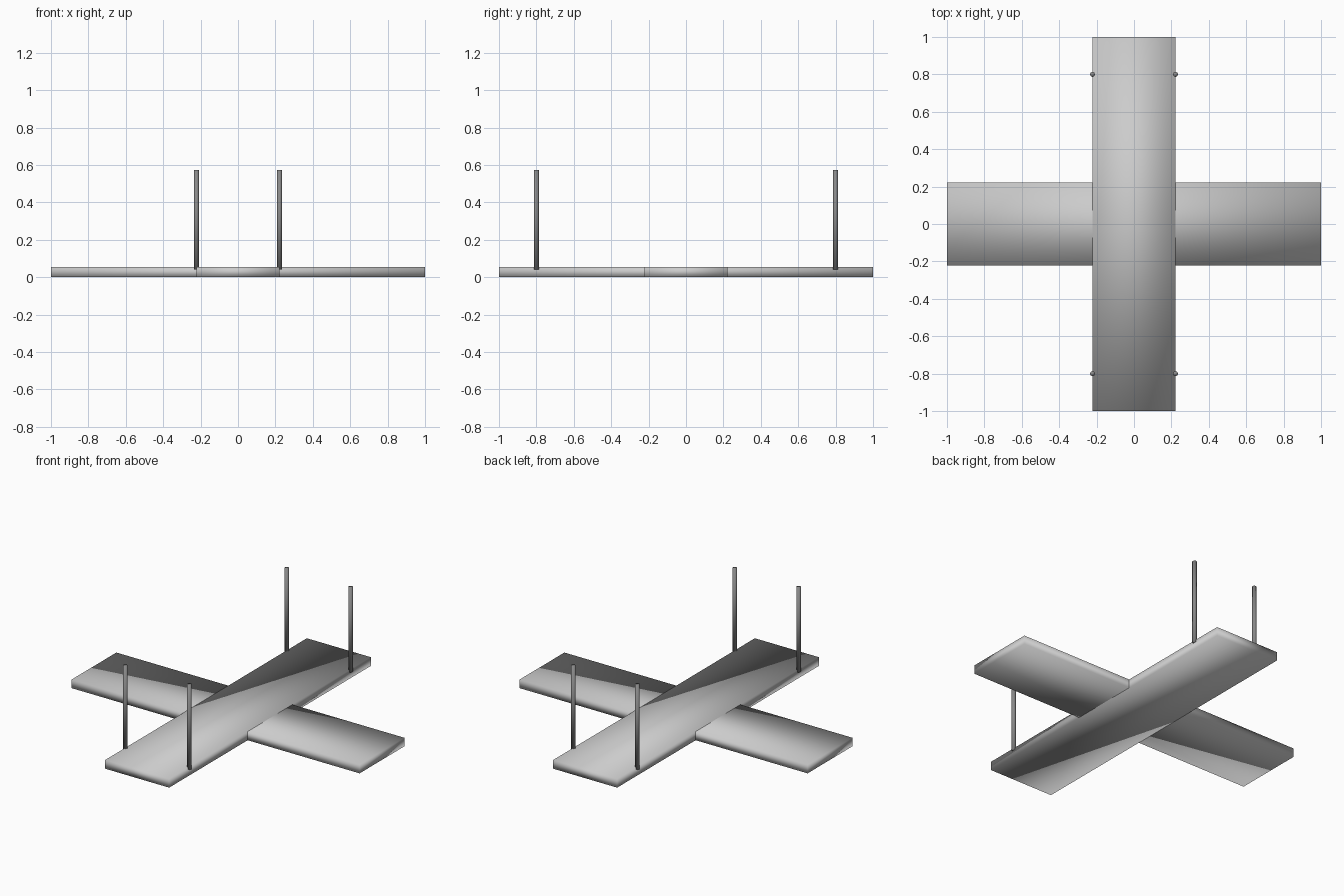
import bpy

if "Cube" in bpy.data.objects:
    bpy.data.objects.remove(bpy.data.objects["Cube"])

PLANK_W, PLANK_T = 0.444, 0.055
POST_R, POST_Z0, POST_Z1 = 0.0135, 0.042, 0.573

# Dark grey for the posts
post_mat = bpy.data.materials.new("post_grey")
post_mat.diffuse_color = (0.25, 0.25, 0.25, 1)
post_mat.use_nodes = True
post_mat.node_tree.nodes["Principled BSDF"].inputs["Base Color"].default_value = post_mat.diffuse_color


def plank(name, size_x, size_y, thickness):
    bpy.ops.mesh.primitive_cube_add(size=1, location=(0, 0, PLANK_T / 2))
    ob = bpy.context.object
    ob.name = name
    ob.scale = (size_x, size_y, thickness)
    bpy.ops.object.transform_apply(location=False, rotation=False, scale=True)
    bpy.ops.object.shade_smooth()


# Two crossed planks; the side one is a hair thinner so the long one covers it
plank("long_plank", PLANK_W, 2.0, PLANK_T)
plank("cross_plank", 2.0, PLANK_W, PLANK_T - 0.001)

# Four upright posts set on the long edges of the long plank
for sx, side in ((-1, "left"), (1, "right")):
    for sy, end in ((-1, "front"), (1, "back")):
        bpy.ops.mesh.primitive_cylinder_add(
            vertices=8, radius=POST_R, depth=POST_Z1 - POST_Z0,
            location=(sx * PLANK_W / 2, sy * 0.8, (POST_Z0 + POST_Z1) / 2))
        post = bpy.context.object
        post.name = f"{end}_{side}_post"
        post.data.materials.append(post_mat)
        bpy.ops.object.shade_smooth()
